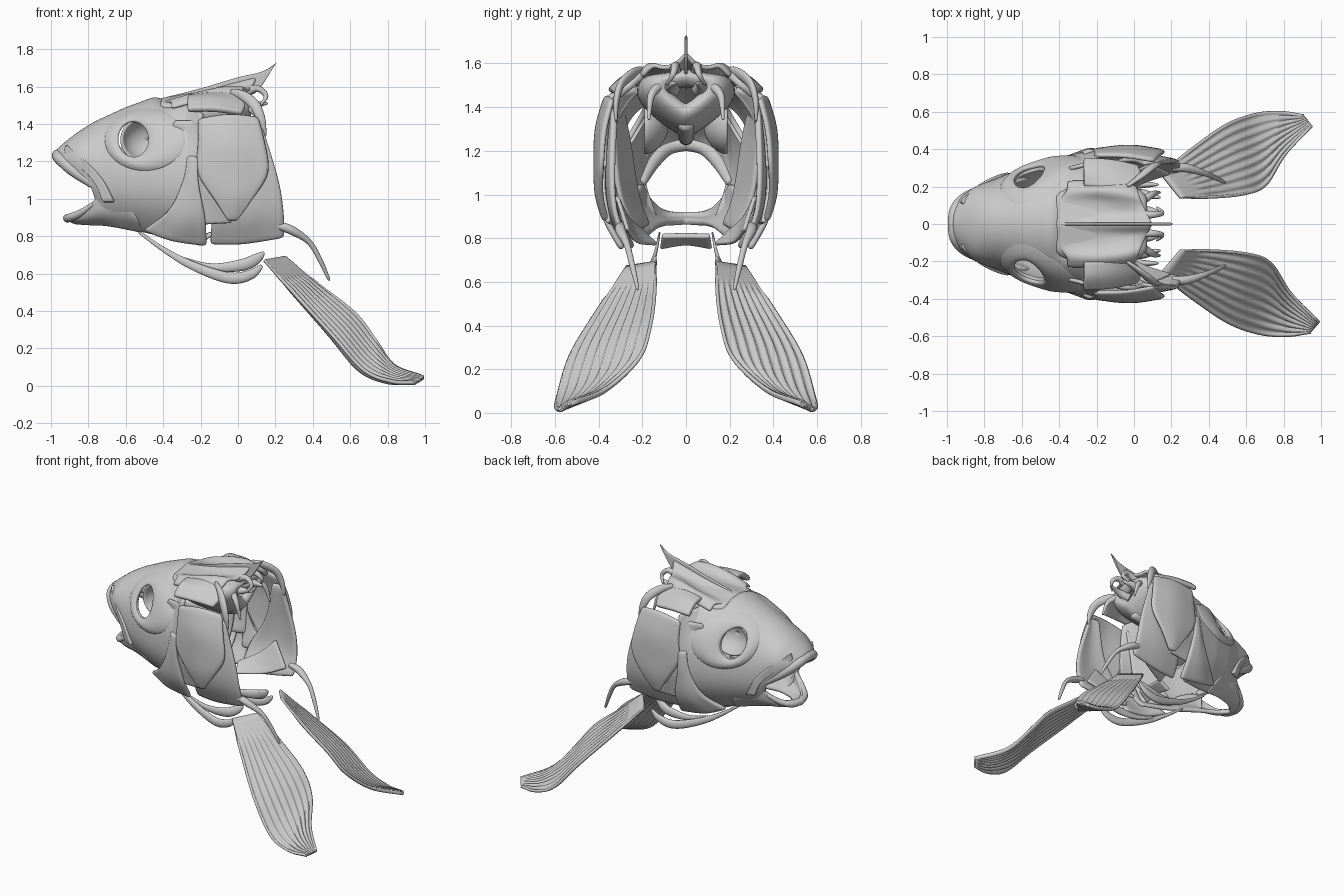
import bpy, bmesh, math
from mathutils import Vector

def spline(pts, n):
    """Resample a Catmull-Rom curve through pts (any dimension)."""
    p = [Vector(q) for q in pts]
    p = [2 * p[0] - p[1]] + p + [2 * p[-1] - p[-2]]
    out = []
    for i in range(n):
        u = i / (n - 1) * (len(p) - 3)
        k = min(int(u), len(p) - 4)
        t = u - k
        a, b, c, d = p[k:k + 4]
        out.append(0.5 * (2 * b + (c - a) * t + (2 * a - 5 * b + 4 * c - d) * t * t
                          + (3 * b - a - 3 * c + d) * t ** 3))
    return out

def grid(curves, n=14, m=10):
    rows = [spline(c, n) for c in curves]
    return [list(r) for r in zip(*[spline([r[i] for r in rows], m) for i in range(n)])]

def mesh(name, rows, thick=0.025, mirror=True, sub=1, caps=False):
    bm = bmesh.new()
    vs = [[bm.verts.new(p) for p in r] for r in rows]
    for r, s in zip(vs, vs[1:]):
        for i in range(len(r) - 1):
            bm.faces.new((r[i], r[i + 1], s[i + 1], s[i]))
    if caps:
        for r in (vs[0], vs[-1]):
            bm.faces.new(r[:-1])
    bmesh.ops.remove_doubles(bm, verts=bm.verts, dist=1e-5)
    bmesh.ops.recalc_face_normals(bm, faces=bm.faces)
    me = bpy.data.meshes.new(name)
    bm.to_mesh(me)
    bm.free()
    for f in me.polygons:
        f.use_smooth = True
    ob = bpy.data.objects.new(name, me)
    bpy.context.collection.objects.link(ob)
    if mirror:
        ob.modifiers.new("mirror", 'MIRROR').use_axis = (False, True, False)
    if thick:
        md = ob.modifiers.new("solid", 'SOLIDIFY')
        md.thickness, md.offset = thick, 0
    if sub:
        md = ob.modifiers.new("smooth", 'SUBSURF')
        md.levels = md.render_levels = sub
    return ob

def sheet(name, curves, thick=0.025, mirror=True):
    return mesh(name, grid(curves), thick, mirror)

def rod(name, pts, flat=1.0, mirror=True, n=18, ref=(0, 1, 0)):
    """Tapered tube; pts are (x, y, z, radius); flat squashes it sideways."""
    s = spline(pts, n)
    c = [p.to_3d() for p in s]
    rows = []
    for i, p in enumerate(c):
        t = (c[min(i + 1, n - 1)] - c[max(i - 1, 0)]).normalized()
        up = t.cross(Vector(ref)).normalized()
        side = up.cross(t)
        r = max(s[i][3], 0.003)
        rows.append([p + r * (math.cos(a) * up + flat * math.sin(a) * side)
                     for a in [j * math.tau / 10 for j in range(10)] + [0]])
    return mesh(name, rows, 0, mirror, 1, True)

# Head profile: x, top, height of widest line, bottom, half width, half width at bottom
HEAD = [(-.965, 1.25, 1.22, 1.20, .05, .04), (-.92, 1.29, 1.2, 1.18, .13, .12),
        (-.85, 1.345, 1.2, 1.13, .185, .17), (-.77, 1.395, 1.16, 1.06, .215, .20),
        (-.73, 1.415, 1.13, .88, .23, .13), (-.6, 1.475, 1.12, .845, .285, .14),
        (-.45, 1.53, 1.12, .81, .335, .17), (-.25, 1.575, 1.12, .79, .375, .22)]

def head_at(x):
    x = min(max(x, HEAD[0][0]), HEAD[-1][0])
    for a, b in zip(HEAD, HEAD[1:]):
        if x <= b[0]:
            t = (x - a[0]) / (b[0] - a[0])
            return [p + (q - p) * t for p, q in zip(a, b)][1:]

def head_y(x, z):
    T, C, B, W, wb = head_at(x)
    if z > C:
        return W * math.sqrt(max(0, 1 - ((z - C) / (T - C)) ** 2))
    return W - (W - wb) * ((C - z) / (C - B)) ** 2.4

# Head shell, with shallow troughs behind the forehead
rows = []
for i in range(36):
    x = -.965 + .715 * i / 35
    T, C, B, W, wb = head_at(x)
    r = []
    for j in range(17):
        a = math.pi / 2 * (1 - j / 16)
        y = W * math.cos(a)
        dent = .05 * min(1, max(0, (x + .44) / .08)) * max(0, 1 - (y / .2) ** 4)
        r.append((x, y if j else 0, C + (T - C) * math.sin(a) - dent))
    r += [(x, W - (W - wb) * (j / 10) ** 2.4, C - (C - B) * j / 10) for j in range(1, 11)]
    rows.append(r)
shell = mesh("head_shell", rows, 0.028)
bm = bmesh.new()
bmesh.ops.create_cone(bm, cap_ends=True, segments=40, radius1=1, radius2=1, depth=2)
me = bpy.data.meshes.new("orbit_cutter")
bm.to_mesh(me)
bm.free()
cut = bpy.data.objects.new("orbit_cutter", me)
bpy.context.collection.objects.link(cut)
cut.location, cut.rotation_euler, cut.scale = (-.56, 0, 1.315), (math.pi / 2, 0, 0), (.085, .1, 1)
cut.hide_render = cut.hide_viewport = True
md = shell.modifiers.new("orbit", 'BOOLEAN')
md.object, md.operation = cut, 'DIFFERENCE'

# Bone ring around the eye, and the socket cup behind it
rows = []
for i in range(8):
    t = i / 7
    r = []
    for a in [j * math.tau / 40 for j in range(41)]:
        x = -.56 + .07 * t + (.08 + .14 * t) * math.cos(a)
        z = 1.315 + (.095 + .07 * t) * math.sin(a)
        r.append((x, head_y(x, z) - .004 + .024 * math.sin(math.pi * min(1, t * .8 + .15)), z))
    rows.append(r)
mesh("eye_ring", rows, 0.024)
mesh("eye_socket", [[(-.48 + .15 * math.sin(p) * math.cos(a), .22 - .13 * math.cos(p),
                      1.315 + .13 * math.sin(p) * math.sin(a))
                     for a in [j * math.tau / 24 for j in range(25)]]
                    for p in [.02 + i * .19 for i in range(8)]], 0.02)

# Jaws
UP = (0, 0, 1)
rod("upper_lip", [(-.966, -.02, 1.235, .033), (-.95, .08, 1.215, .036), (-.875, .15, 1.15, .036),
                  (-.735, .205, 1.05, .022)], ref=UP)
sheet("maxilla", [[(-.92, .11, 1.29), (-.82, .2, 1.21), (-.72, .25, 1.1), (-.66, .265, .98)],
                  [(-.93, .11, 1.25), (-.83, .19, 1.16), (-.76, .23, 1.08), (-.72, .24, .98)]], .03)
sheet("lower_jaw", [[(-.92, 0, .915), (-.86, .105, .925), (-.77, .175, .99), (-.72, .21, 1.05), (-.58, .25, .99)],
                    [(-.9, 0, .89), (-.84, .1, .89), (-.74, .17, .92), (-.66, .2, .93), (-.53, .24, .9)],
                    [(-.86, 0, .875), (-.79, .06, .87), (-.7, .1, .86), (-.62, .13, .845), (-.5, .16, .82)]], .03)
rod("lower_lip", [(-.915, -.02, .895, .024), (-.895, .07, .9, .024), (-.84, .13, .925, .02),
                  (-.77, .18, .975, .012)], ref=UP)

# Braincase, palate beam, roof troughs and crest
sec = lambda x, s, dz: [(x, y * s, 1.42 + dz + (z - 1.42) * s) for y, z in
                        [(0, 1.55), (.1, 1.53), (.2, 1.51), (.21, 1.43), (.11, 1.33), (0, 1.26)]]
sheet("braincase", [sec(-.42, .7, .02), sec(-.3, .95, 0), sec(-.12, 1, .01), sec(.0, .9, .03),
                    sec(.07, .6, .05), sec(.02, .3, .04)], .02)
rod("palate_beam", [(.02, 0, 1.33, .04), (-.25, 0, 1.27, .04), (-.6, 0, 1.25, .025), (-.88, 0, 1.27, .03)], mirror=False)
sheet("roof_trough", [[(-.44, 0, 1.525), (-.2, 0, 1.57), (-.02, 0, 1.62), (.1, 0, 1.65)],
                      [(-.42, .05, 1.51), (-.2, .05, 1.54), (-.02, .05, 1.57), (.08, .04, 1.6)],
                      [(-.4, .13, 1.51), (-.2, .13, 1.54), (-.05, .12, 1.575), (.05, .1, 1.58)],
                      [(-.36, .18, 1.52), (-.2, .18, 1.57), (-.06, .17, 1.595), (.03, .15, 1.59)],
                      [(-.36, .23, 1.48), (-.2, .23, 1.52), (-.05, .22, 1.54), (.01, .2, 1.54)]], .022)
sheet("crest", [[(-.44, 0, 1.53), (-.2, 0, 1.59), (0, 0, 1.65), (.13, 0, 1.68), (.21, 0, 1.73)],
                [(-.42, 0, 1.48), (-.2, 0, 1.52), (0, 0, 1.54), (.1, 0, 1.57), (.2, 0, 1.72)]], .014, False)
rod("rear_spine", [(.0, .06, 1.48, .04), (.08, .07, 1.5, .025), (.16, .05, 1.51, .006)])
rod("rear_hook", [(.02, .05, 1.56, .03), (.1, .05, 1.59, .02), (.15, .06, 1.55, .014), (.12, .09, 1.5, .006)])
rod("rear_strut", [(.04, .12, 1.5, .025), (.1, .16, 1.45, .018), (.14, .17, 1.34, .006)])
sheet("ear_bone", [[(-.27, .2, 1.54), (-.12, .19, 1.56), (.0, .2, 1.55)],
                   [(-.27, .28, 1.53), (-.12, .27, 1.53), (.04, .25, 1.5)],
                   [(-.27, .35, 1.47), (-.12, .34, 1.47), (.02, .31, 1.45)]], .035)
rod("shoulder_strut", [(-.04, .2, 1.575, .016), (.03, .25, 1.55, .028), (.09, .3, 1.5, .03),
                       (.125, .32, 1.42, .024), (.145, .32, 1.33, .008)], .6)
sheet("cheek_wall", [[(-.34, .3, 1.42), (-.4, .26, 1.25), (-.45, .22, 1.0), (-.5, .17, .86)],
                     [(-.2, .33, 1.42), (-.24, .335, 1.25), (-.26, .31, 1.0), (-.28, .24, .82)]], .025)
# Strip joining the head shell to the gill cover
sheet("jaw_hinge_strip", [[(-.28, head_y(-.28, z) - .005, z) for z in (1.5, 1.4, 1.25, 1.1, .95)],
                          [(-.19, y, z) for z, y in ((1.46, .35), (1.4, .365), (1.25, .38), (1.1, .375), (.95, .36))]], .03)

# Gill cover plates
sheet("gill_cover", [[(-.215, .365, 1.43), (-.215, .385, 1.3), (-.22, .39, 1.14), (-.13, .39, 1.0), (-.05, .37, .88)],
                     [(-.05, .36, 1.455), (-.03, .405, 1.3), (-.02, .41, 1.14), (-.02, .405, 1.0), (-.03, .37, .88)],
                     [(.11, .335, 1.44), (.145, .37, 1.3), (.165, .385, 1.14), (.08, .39, 1.0), (-.01, .365, .88)]], .028)
sheet("lower_gill_cover", [[(-.225, .37, 1.2), (-.215, .37, 1.05), (-.205, .34, .86)],
                           [(-.21, .38, 1.15), (-.13, .38, 1.0), (-.03, .355, .87)]], .022)
sheet("front_gill_cover", [[(-.265, .37, 1.23), (-.29, .37, 1.1), (-.37, .345, .94), (-.51, .25, .83)],
                           [(-.24, .385, 1.23), (-.25, .39, 1.08), (-.28, .365, .9), (-.36, .285, .775)],
                           [(-.215, .385, 1.22), (-.21, .39, 1.08), (-.175, .37, .9), (-.165, .29, .745)]], .03)

# Shoulder girdle
sheet("shoulder_blade", [[(.05, .32, 1.4), (-.02, .34, 1.12), (-.13, .32, .92), (-.15, .24, .755)],
                         [(.1, .33, 1.4), (.1, .355, 1.12), (.06, .34, .92), (.02, .26, .755)],
                         [(.13, .325, 1.38), (.215, .335, 1.11), (.245, .325, .93), (.25, .28, .79)]], .028)
sheet("shoulder_fan", [[(.08, .32, 1.0), (-.02, .27, .9), (-.14, .2, .83)],
                       [(.2, .27, .84), (.05, .22, .78), (-.12, .13, .77)]], .02)
rod("hanging_spine", [(.2, .3, .86, .02), (.28, .3, .835, .026), (.38, .27, .77, .016),
                      (.44, .245, .67, .014), (.49, .22, .56, .008)])
sheet("throat_plate", [[(-.22, -.12, .755), (-.22, 0, .775), (-.22, .12, .755)],
                       [(-.14, -.11, .815), (-.14, 0, .815), (-.14, .11, .815)]], .025, False)
# Belly bars that carry the fins
rod("belly_bar", [(-.54, .12, .83, .008), (-.4, .14, .73, .014), (-.25, .17, .645, .024), (-.05, .2, .575, .032),
                  (.07, .21, .595, .028), (.13, .21, .645, .01)], .6)
rod("belly_blade", [(-.35, .15, .7, .006), (-.15, .16, .635, .02), (.02, .17, .645, .034),
                    (.1, .15, .68, .03), (.14, .14, .715, .008)], .6)

# Ribbed fins
OUTER = [(.14, .27, .67), (.3, .39, .49), (.5, .525, .27), (.67, .585, .08), (.82, .595, .02), (.945, .575, .015)]
INNER = [(.25, .14, .69), (.43, .14, .54), (.62, .16, .39), (.73, .21, .25), (.83, .36, .11), (.99, .525, .045)]
g = grid([OUTER, INNER], 30, 73)
for side, name, stretch in ((-1, "right_fin", 1), (1, "left_fin", .95)):
    rows = []
    for i, r in enumerate(g):
        rib = .016 * (abs(math.sin(math.pi * i / 9)) ** .6 - .6)
        new = []
        for j, p in enumerate(r):
            nrm = (r[min(j + 1, 29)] - r[max(j - 1, 0)]).cross(g[-1][j] - g[0][j]).normalized()
            q = p + nrm * rib * min(1, max(0, (j - 3) / 2))
            new.append((.2 + (q.x - .2) * stretch, q.y * side, max(q.z, .009)))
        rows.append(new)
    mesh(name, rows, 0.016, False, 0)
